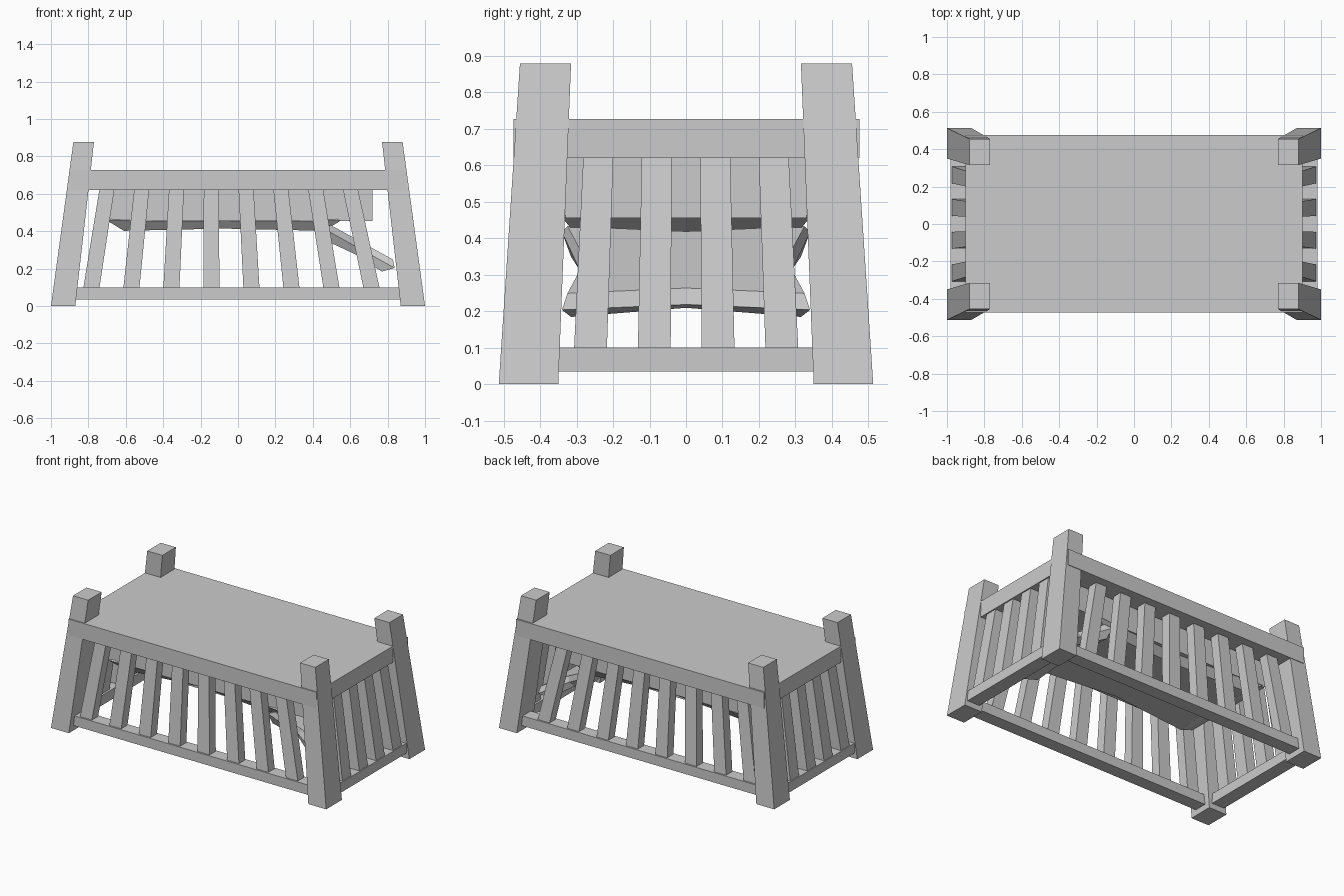
import bpy, bmesh, math
from mathutils import Matrix, Vector

if "Cube" in bpy.data.objects:
    bpy.data.objects.remove(bpy.data.objects["Cube"])


def make(name, bm):
    bmesh.ops.recalc_face_normals(bm, faces=bm.faces)
    me = bpy.data.meshes.new(name)
    bm.to_mesh(me)
    bm.free()
    ob = bpy.data.objects.new(name, me)
    bpy.context.collection.objects.link(ob)
    return ob


def loft(name, rings):
    """Closed solid through matching rings of points."""
    bm = bmesh.new()
    vs = [[bm.verts.new(p) for p in r] for r in rings]
    n = len(rings[0])
    for a, b in zip(vs, vs[1:]):
        for i in range(n):
            j = (i + 1) % n
            bm.faces.new((a[i], a[j], b[j], b[i]))
    bm.faces.new(vs[0])
    bm.faces.new(vs[-1])
    return make(name, bm)


def rect(x0, x1, y0, y1, z):
    return [(x0, y0, z), (x1, y0, z), (x1, y1, z), (x0, y1, z)]


def beam(name, lo, hi):
    """Tapered or leaning box; lo and hi are (x0, x1, y0, y1, z)."""
    return loft(name, [rect(*lo), rect(*hi)])


def box(name, x, y, z):
    return beam(name, (*x, *y, z[0]), (*x, *y, z[1]))


def cushion(name, length, width, under, upper, pinch, slope, centre, tilt):
    """Cushion with drawn-out corners and hollow edges."""
    def ring(inset, z, arch):
        a, b = length / 2 - inset, width / 2 - inset * 0.5
        pts = [(-a, -b), (0, -b + pinch), (a, -b), (a - pinch * .6, 0),
               (a, b), (0, b - pinch), (-a, b), (-a + pinch * .6, 0)]
        return [Vector((x, y, z + (arch if i % 2 else 0)))
                for i, (x, y) in enumerate(pts)]
    ob = loft(name, [ring(slope, -under, 0.012), ring(0, 0, 0),
                     ring(slope * .6, upper, 0)])
    ob.data.transform(Matrix.Translation(centre) @ Matrix.Rotation(tilt, 4, 'Y'))
    return ob


# leaning corner posts
for sx in (-1, 1):
    for sy in (-1, 1):
        beam("corner_post",
             (sx * .87, sx * 1.0, sy * .35, sy * .513, 0),
             (sx * .77, sx * .88, sy * .315, sy * .455, .878))

# table top and the box hanging beneath it
box("table_top", (-.9, .9), (-.472, .476), (.62, .726))
box("under_box", (-.72, .72), (-.33, .33), (.455, .63))

# long sides: lower rails and slats
for sy in (-1, 1):
    box("long_rail", (-.89, .89), (sy * .385, sy * .47), (.035, .1))
    for i in range(8):
        xb, xt = -.785 + i * .2143, -.70 + i * .1857
        beam("long_slat",
             (xb - .043, xb + .043, sy * .395, sy * .46, .09),
             (xt - .04, xt + .04, sy * .355, sy * .42, .63))

# short ends: lower rails and slats
for sx in (-1, 1):
    box("end_rail", (sx * .89, sx * .98), (-.4, .4), (.035, .1))
    for i in range(4):
        yb, yt = -.262 + i * .175, -.24 + i * .16
        beam("end_slat",
             (sx * .905, sx * .975, yb - .045, yb + .045, .09),
             (sx * .825, sx * .89, yt - .041, yt + .041, .63))

# large cushion under the box, small one slipping down at the right
cushion("large_cushion", 1.25, .68, .055, .02, .04, .09,
        (-.075, 0, .457), 0)
cushion("small_cushion", .44, .68, .05, .035, .05, .05,
        (.645, 0, .31), math.radians(29))
